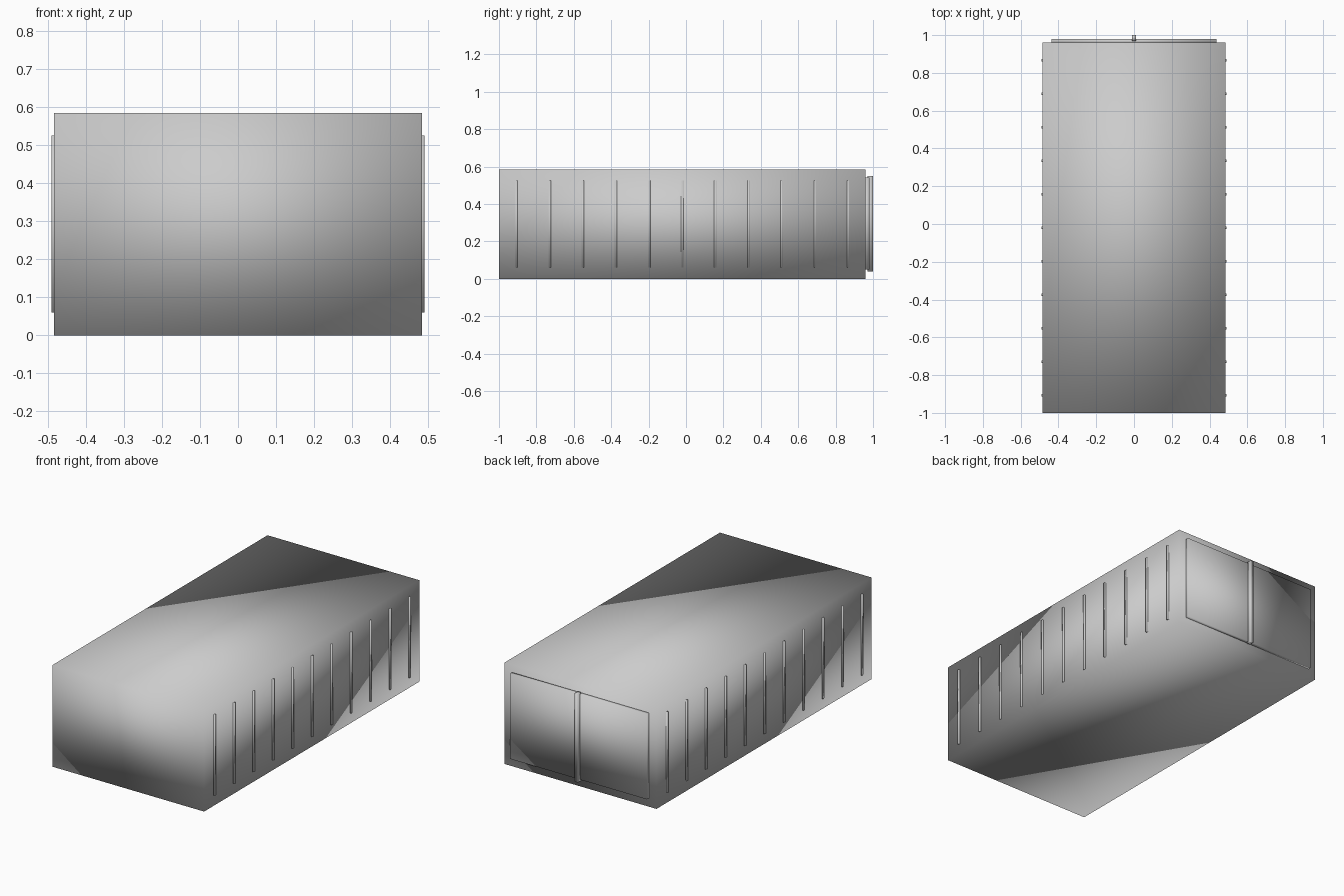
import bpy

if "Cube" in bpy.data.objects:
    bpy.data.objects.remove(bpy.data.objects["Cube"])


def box(name, x, y, z):
    """Smooth-shaded box from (min, max) ranges on each axis."""
    bpy.ops.mesh.primitive_cube_add(
        size=1, location=[(a + b) / 2 for a, b in (x, y, z)])
    ob = bpy.context.object
    ob.name = name
    ob.scale = [b - a for a, b in (x, y, z)]
    bpy.ops.object.transform_apply(location=False, rotation=False, scale=True)
    bpy.ops.object.shade_smooth()
    return ob


# Main container body
box("container_body", (-0.484, 0.484), (-1.0, 0.96), (0.0, 0.585))

# Vertical ribs along both long sides
RIBS = 11
for side, label in ((-1, "left"), (1, "right")):
    for i in range(RIBS):
        y = -0.907 + i * 0.1774
        x = sorted((side * 0.478, side * 0.491))
        box(f"{label}_rib_{i + 1}", x, (y - 0.0065, y + 0.0065), (0.06, 0.526))

# Back door panel and its central locking bar
box("back_door", (-0.437, 0.437), (0.955, 0.98), (0.05, 0.541))
box("door_locking_bar", (-0.01, 0.01), (0.97, 1.0), (0.04, 0.55))
